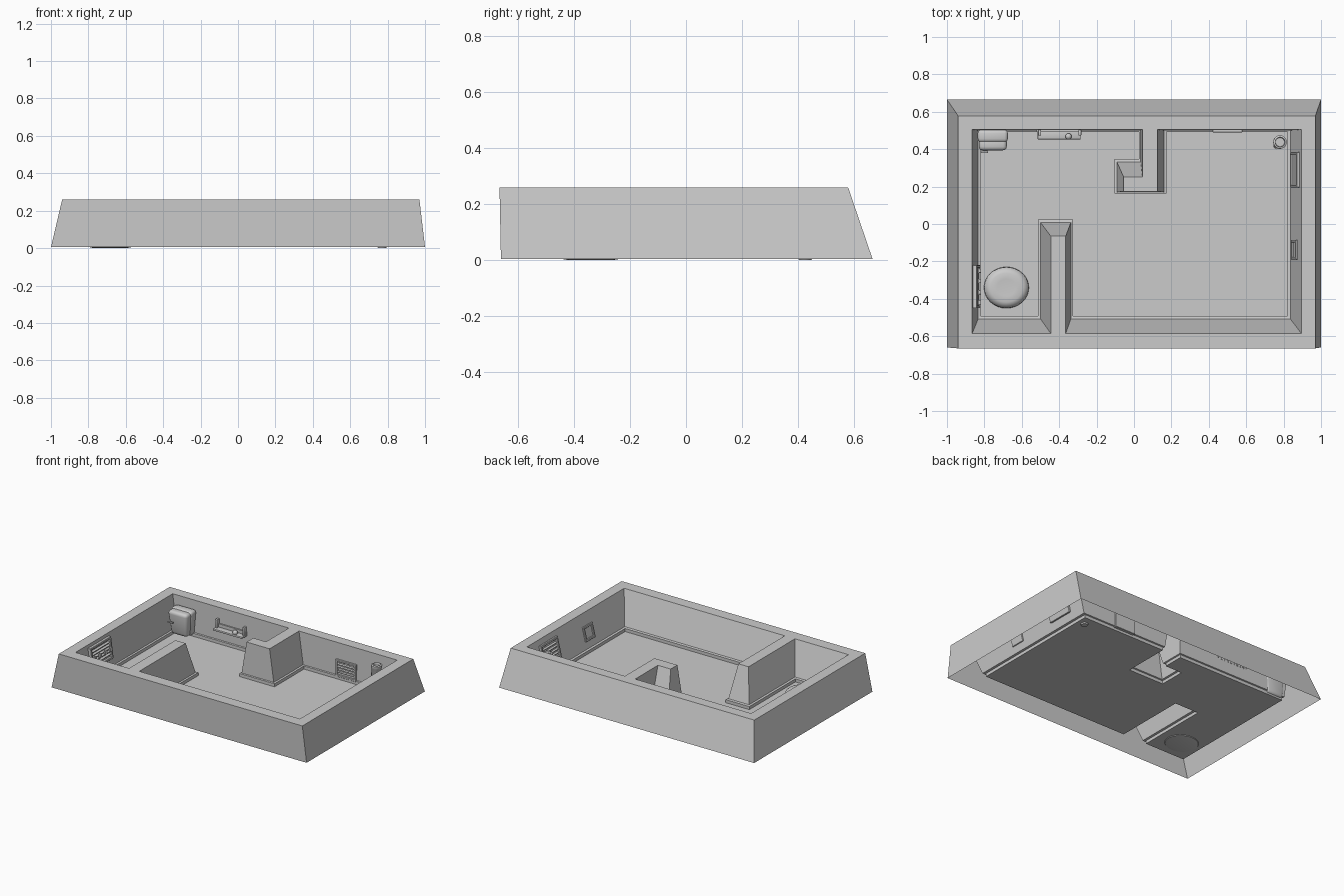
import bpy, bmesh, math
from mathutils import Matrix, Vector

if "Cube" in bpy.data.objects:
    bpy.data.objects.remove(bpy.data.objects["Cube"])

H, F = 0.26, 0.008   # rim height, floor height


def finish(name, bm, smooth=False):
    me = bpy.data.meshes.new(name)
    bm.to_mesh(me)
    bm.free()
    ob = bpy.data.objects.new(name, me)
    bpy.context.collection.objects.link(ob)
    if smooth:
        bpy.ops.object.select_all(action='DESELECT')
        ob.select_set(True)
        bpy.context.view_layer.objects.active = ob
        bpy.ops.object.shade_smooth_by_angle(angle=math.radians(40))
    return ob


def add_box(bm, c, s, M=Matrix.Identity(4), bevel=0.0, segs=2):
    m = M @ Matrix.Translation(c) @ Matrix.Diagonal((*s, 1))
    vs = bmesh.ops.create_cube(bm, size=1, matrix=m)['verts']
    if bevel:
        es = list({e for v in vs for e in v.link_edges})
        bmesh.ops.bevel(bm, geom=es, offset=bevel, segments=segs, profile=0.5, affect='EDGES')


def ring(bm, pts, z):
    return [bm.verts.new((x, y, z)) for x, y in pts]


def loft(bm, a, b):
    n = len(a)
    for i in range(n):
        j = (i + 1) % n
        bm.faces.new((a[i], a[j], b[j], b[i]))


def inset(pts, d):
    # mitred inward offset of a counter-clockwise outline
    out = []
    for i, p in enumerate(pts):
        p = Vector(p)
        a = (p - Vector(pts[i - 1])).normalized()
        b = (Vector(pts[(i + 1) % len(pts)]) - p).normalized()
        n = Vector((-a.y - b.y, a.x + b.x))
        out.append(tuple(p + n * d))
    return out


def lathe(name, profile, M, n=32):
    bm = bmesh.new()
    rings = [ring(bm, [(r * math.cos(2 * math.pi * i / n), r * math.sin(2 * math.pi * i / n))
                       for i in range(n)], z) for r, z in profile]
    for a, b in zip(rings, rings[1:]):
        loft(bm, a, b)
    bm.faces.new(rings[0][::-1])
    bm.faces.new(rings[-1])
    bm.transform(M)
    return finish(name, bm, True)


# Room shell: outer walls, flat rim, inner walls with skirting, floor
base = [(-.83, -.5), (-.505, -.5), (-.505, .015), (-.335, .015), (-.335, -.5), (.83, -.5), (.83, .5),
        (.165, .5), (.165, .17), (-.095, .17), (-.095, .34), (.035, .34), (.035, .5), (-.83, .5)]
top = [(-.865, -.585), (-.445, -.585), (-.445, -.065), (-.365, -.065), (-.365, -.585), (.895, -.585),
       (.895, .505), (.125, .505), (.125, .175), (-.055, .175), (-.055, .25), (.045, .25),
       (.045, .505), (-.865, .505)]
t = 0.1
mid = [(a[0] + (b[0] - a[0]) * t, a[1] + (b[1] - a[1]) * t) for a, b in zip(base, top)]
skirt = inset(base, 0.008)
bm = bmesh.new()
outer_low = ring(bm, [(-1, -.66), (1, -.66), (1, .665), (-1, .665)], .005)
outer_top = ring(bm, [(-.94, -.665), (.97, -.665), (.97, .578), (-.94, .578)], H)
inner_top = ring(bm, top, H)
inner_mid = ring(bm, mid, F + .025)
skirt_top = ring(bm, skirt, F + .022)
skirt_low = ring(bm, skirt, F)
loft(bm, outer_low, outer_top)
for a, b in zip([inner_top, inner_mid, skirt_top], [inner_mid, skirt_top, skirt_low]):
    loft(bm, a, b)
bm.faces.new(skirt_low)
rim_edges = [bm.edges.get((r[i - 1], r[i])) for r in (outer_top, inner_top) for i in range(len(r))]
bmesh.ops.triangle_fill(bm, use_beauty=True, use_dissolve=False, edges=rim_edges)
bmesh.ops.recalc_face_normals(bm, faces=bm.faces)
bm.normal_update()
if max(bm.faces, key=lambda f: f.calc_center_median().z).normal.z < 0:
    bmesh.ops.reverse_faces(bm, faces=bm.faces)
finish("room_shell", bm)

# Round floor cushion, slightly egg shaped
lathe("floor_cushion", [(.085, 0), (.11, .004), (.12, .02), (.117, .036), (.1, .05), (.085, .056), (.05, .054), (.02, .053)],
      Matrix.Translation((-.682, -.34, 0)) @ Matrix.Diagonal((1.0, .92, 1, 1)))

# Leaning corner post
lathe("corner_post", [(.022, 0), (.026, .01), (.032, .2), (.036, .205), (.036, .222), (.026, .226), (.024, .21)],
      Matrix.Translation((.77, .425, 0)) @ Matrix.Shear('XY', 4, (.05, .06)), 20)

# Wall cabinet: two rounded tapered shells and a handle
bm = bmesh.new()
add_box(bm, (-.755, .47, .11), (.165, .07, .18), bevel=.02, segs=3)
add_box(bm, (-.755, .425, .11), (.155, .07, .17), bevel=.022, segs=3)
for v in bm.verts:
    k = .78 + .22 * (v.co.z - .02) / .18
    v.co.x = -.755 + (v.co.x + .755) * k
    v.co.y = .505 + (v.co.y - .505) * k
add_box(bm, (-.80, .386, .12), (.04, .012, .01), bevel=.003)
finish("wall_cabinet", bm, True)

# Wall shelf with backing, end pegs and a knob
bm = bmesh.new()
add_box(bm, (-.40, .478, .12), (.23, .052, .014), bevel=.004)
add_box(bm, (-.40, .499, .135), (.24, .012, .03))
for x in (-.505, -.29):
    add_box(bm, (x, .488, .15), (.016, .03, .07), bevel=.004)
bmesh.ops.create_uvsphere(bm, u_segments=16, v_segments=10, radius=.017,
                          matrix=Matrix.Translation((-.35, .468, .137)))
finish("wall_shelf", bm, True)


# Framed panels fixed to the walls; local -y faces the room
def panel(name, pos, turn, tilt, w, h, depth, slats, border=.014):
    M = (Matrix.Translation(pos) @ Matrix.Rotation(math.radians(turn), 4, 'Z')
         @ Matrix.Rotation(-tilt, 4, 'X'))
    bm = bmesh.new()
    add_box(bm, (0, depth * .3, 0), (w - .004, depth * .4, h - .004), M)
    for s in (-1, 1):
        add_box(bm, (s * (w - border) / 2, 0, 0), (border, depth, h), M, .002, 1)
        add_box(bm, (0, 0, s * (h - border) / 2), (w, depth, border), M, .002, 1)
    gap = (h - 2 * border) / (slats + 1)
    for i in range(slats):
        R = Matrix.Translation((0, 0, -h / 2 + border + gap * (i + 1))) @ Matrix.Rotation(.5, 4, 'X')
        add_box(bm, (0, 0, 0), (w - border * 2, depth * .6, .007), M @ R)
    finish(name, bm)


panel("back_wall_vent", (.5, .501, .085), 0, 0, .16, .12, .022, 4)
panel("left_wall_radiator", (-.845, -.335, .165), 90, .134, .23, .15, .03, 5)
panel("right_wall_vent", (.866, .29, .155), -90, .245, .19, .14, .03, 4)
panel("right_wall_hatch", (.860, -.137, .13), -90, .245, .105, .1, .018, 0)

# Pipe clips on the front of the radiator
bm = bmesh.new()
for y in (-.42, -.365, -.305, -.25):
    add_box(bm, (-.824, y, .165), (.014, .022, .03), bevel=.003)
finish("radiator_clips", bm)
